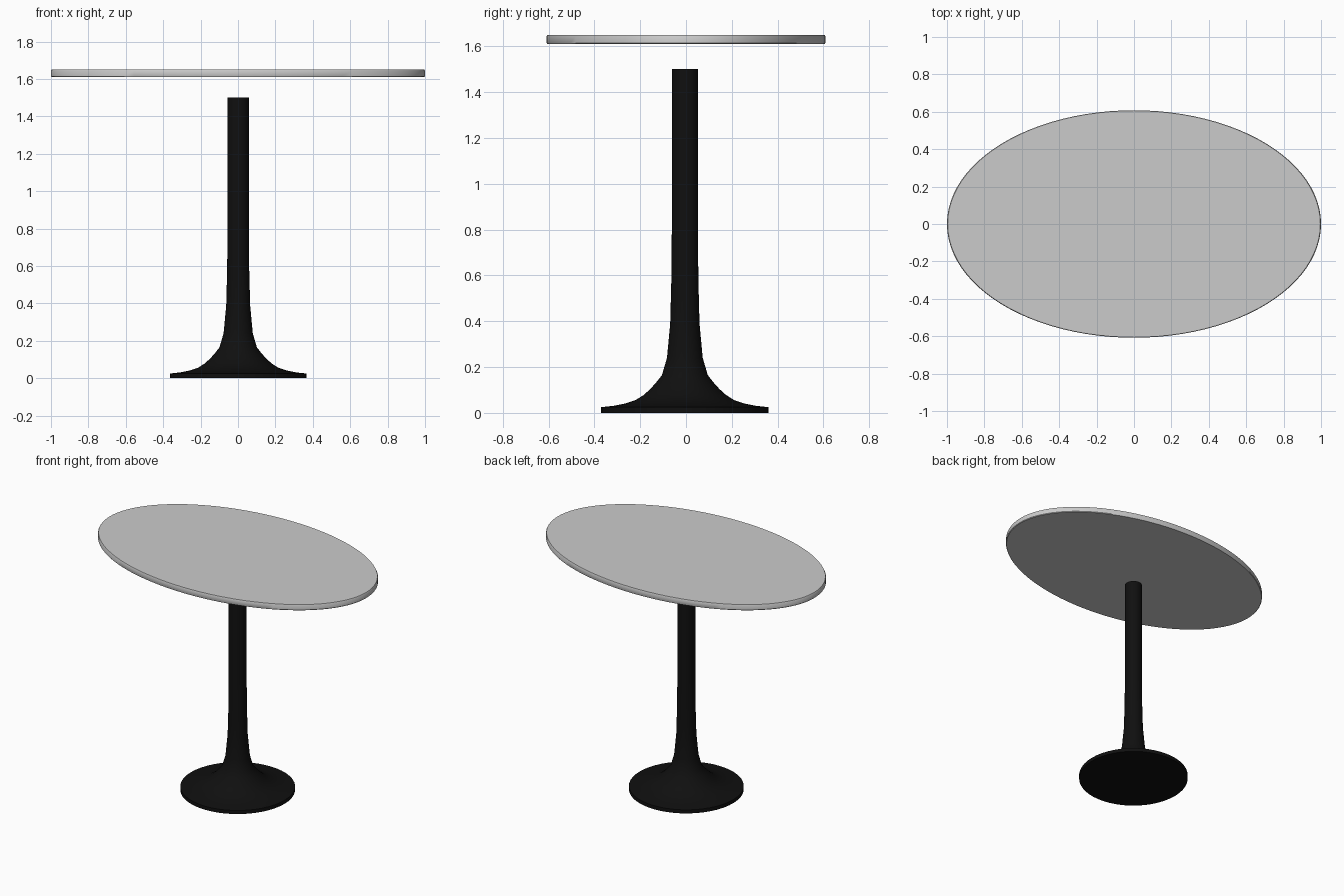
import bpy, bmesh
from math import sin, cos, tau

cube = bpy.data.objects.get("Cube")
if cube:
    bpy.data.objects.remove(cube, do_unlink=True)


def material(name, value):
    m = bpy.data.materials.new(name)
    m.use_nodes = True
    colour = (value, value, value, 1)
    m.diffuse_color = colour
    m.node_tree.nodes["Principled BSDF"].inputs["Base Color"].default_value = colour
    return m


def lathe(name, profile, sides, mat, centre=(0, 0), stretch=1, sharp=0.6):
    """Closed solid of revolution; profile is (radius, height) from bottom to top."""
    bm = bmesh.new()
    rings = [[bm.verts.new((centre[0] + r * cos(tau * i / sides),
                            centre[1] + r * stretch * sin(tau * i / sides), z))
              for i in range(sides)] for r, z in profile]
    for low, high in zip(rings, rings[1:]):
        for i in range(sides):
            j = (i + 1) % sides
            bm.faces.new((low[i], low[j], high[j], high[i]))
    bm.faces.new(rings[0][::-1])
    bm.faces.new(rings[-1])
    mesh = bpy.data.meshes.new(name)
    bm.to_mesh(mesh)
    bm.free()
    mesh.materials.append(mat)
    obj = bpy.data.objects.new(name, mesh)
    bpy.context.collection.objects.link(obj)
    bpy.ops.object.select_all(action="DESELECT")
    obj.select_set(True)
    bpy.context.view_layer.objects.active = obj
    bpy.ops.object.shade_smooth_by_angle(angle=sharp)
    return obj


grey = material("light grey", 0.6)
black = material("black", 0.005)

# Flared foot running up into a slim column
lathe("pedestal",
      [(0.365, 0), (0.365, 0.025), (0.31, 0.031), (0.26, 0.041), (0.215, 0.056),
       (0.18, 0.078), (0.15, 0.105), (0.125, 0.133), (0.1, 0.165), (0.078, 0.24),
       (0.064, 0.39), (0.059, 0.58), (0.057, 0.8), (0.057, 1.5)],
      48, black, centre=(0.001, -0.005))

# Thin oval top with slightly eased edges, floating above the column
lathe("table_top",
      [(0.996, 1.61), (1, 1.614), (1, 1.644), (0.996, 1.65)],
      96, grey, stretch=0.608)
